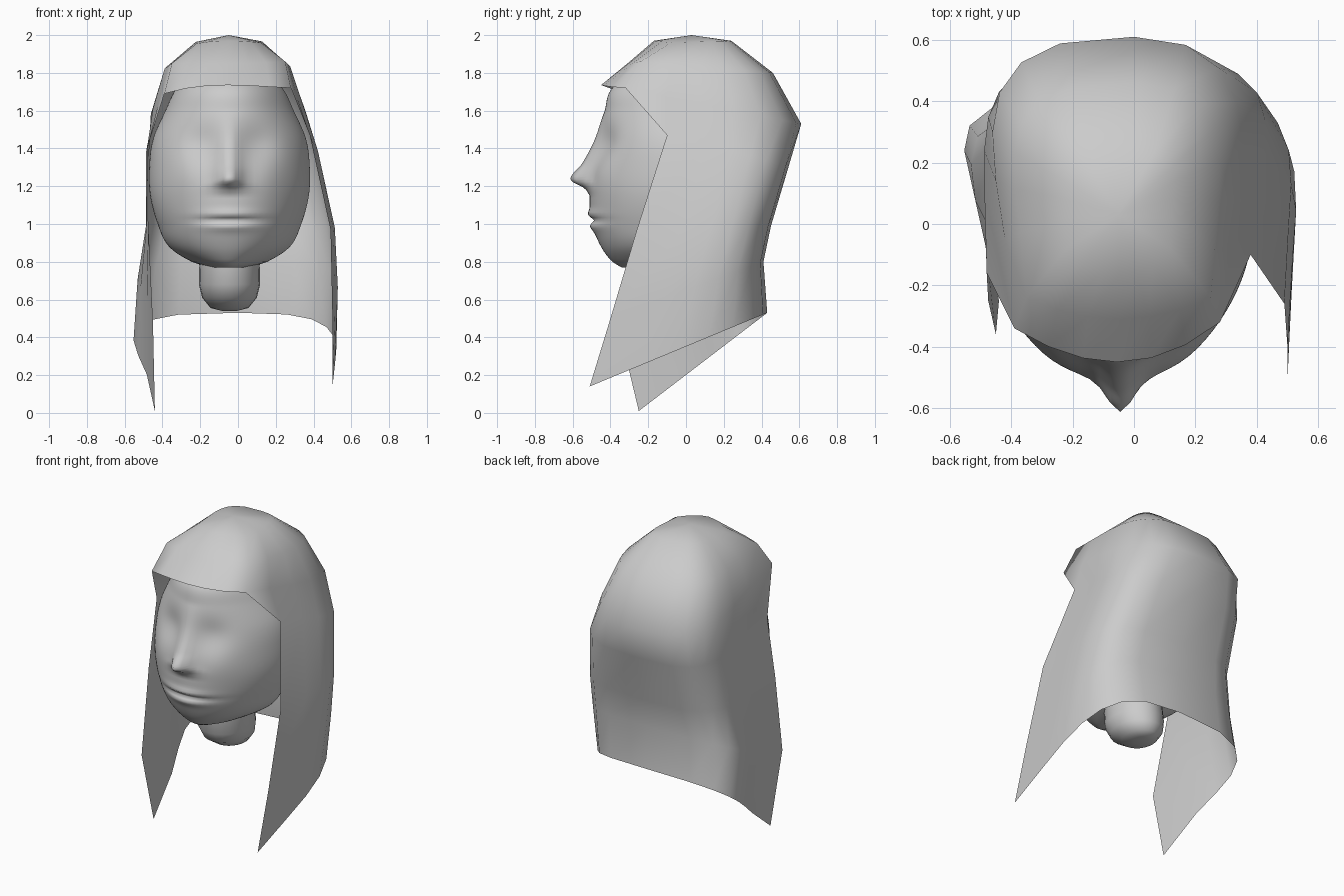
import bpy, bmesh, math

old = bpy.data.objects.get("Cube")
if old:
    bpy.data.objects.remove(old, do_unlink=True)

# One plain grey for everything
grey = bpy.data.materials.new("plain grey")
grey.use_nodes = True
grey.diffuse_color = (0.6, 0.6, 0.6, 1)
grey.node_tree.nodes["Principled BSDF"].inputs["Base Color"].default_value = grey.diffuse_color


def finish(name, bm):
    """Turn a bmesh into a smooth shaded object."""
    bmesh.ops.recalc_face_normals(bm, faces=bm.faces)
    mesh = bpy.data.meshes.new(name)
    bm.to_mesh(mesh)
    bm.free()
    mesh.materials.append(grey)
    for poly in mesh.polygons:
        poly.use_smooth = True
    bpy.context.collection.objects.link(bpy.data.objects.new(name, mesh))


def bridge(bm, upper, lower, closed):
    """Join two rows of vertices with quads."""
    count = len(upper)
    for i in range(count if closed else count - 1):
        j = (i + 1) % count
        bm.faces.new((upper[i], lower[i], lower[j], upper[j]))


def mix(a, b, t):
    return a + (b - a) * t


def slope(table, i, column):
    """Slope of a table column at row i, from its neighbours."""
    a, b = table[max(i - 1, 0)], table[min(i + 1, len(table) - 1)]
    return (b[column] - a[column]) / (b[0] - a[0])


def profile(table, z):
    """Smooth curve through a table of (z, values...) rows."""
    z = min(max(z, table[0][0]), table[-1][0])
    i = 0
    while i < len(table) - 2 and z > table[i + 1][0]:
        i += 1
    low, high = table[i], table[i + 1]
    span = high[0] - low[0]
    t = (z - low[0]) / span
    ease = t * t * (3 - 2 * t)
    result = []
    for c in range(1, len(low)):
        bend = slope(table, i, c) * t * (1 - t) ** 2 - slope(table, i + 1, c) * t * t * (1 - t)
        result.append(mix(low[c], high[c], ease) + span * bend)
    return result


def bump(value, centre, width):
    return math.exp(-((value - centre) / width) ** 2)


# Long hair: each row runs from one front edge around the back to the other
STEPS = 7


def side_sweep(corner, back, bulge, power):
    points = []
    for i in range(STEPS):
        a = math.pi / 2 * (i / STEPS) ** 1.25
        c, s = math.cos(a) ** power, math.sin(a) ** power
        x = corner[0] * c + math.copysign(bulge * math.sin(2 * a), corner[0])
        points.append((x, mix(corner[1], back[0], s), mix(corner[2], back[1], s)))
    return points


def hair_row(left, back, right, left_shape, right_shape):
    a = side_sweep(left, back, *left_shape)
    b = side_sweep(right, back, *right_shape)
    return a + [(0, back[0], back[1])] + b[::-1]


def brow_arc(left, right, front):
    """Points across the forehead from the right corner to the left one."""
    points = []
    for i in range(1, 6):
        t = i / 6
        lift = 1 - (2 * t - 1) ** 2
        points.append((mix(right[0], left[0], t),
                       mix(mix(right[1], left[1], t), front[0], lift),
                       mix(mix(right[2], left[2], t), front[1], lift)))
    return points


# Crown rows: left corner, back, right corner, (bulge, power) per side, front
crown = [
    ((-.22, -.08, 1.955), (.24, 1.97), (.12, -.08, 1.96), (.02, .6), (.02, .6), (-.17, 1.97)),
    ((-.35, -.24, 1.85), (.46, 1.80), (.25, -.24, 1.86), (.08, .6), (.06, .7), (-.31, 1.85)),
    ((-.39, -.34, 1.69), (.61, 1.53), (.28, -.32, 1.72), (.12, .6), (.12, .75), (-.45, 1.735)),
]
# Hanging rows: left edge, back, right edge, (bulge, power) per side
curtain = [
    ((-.48, -.16, 1.42), (.545, 1.31), (.38, -.10, 1.47), (.035, .5), (.09, .58)),
    ((-.475, -.25, 1.0), (.45, .99), (.49, -.26, .97), (.04, .5), (.06, .53)),
    ((-.45, -.36, .47), (.41, .80), (.50, -.40, .50), (.13, .5), (.07, .53)),
    ((-.44, -.25, .01), (.43, .53), (.50, -.51, .14), (.165, .5), (.06, .6)),
]
bm = bmesh.new()
apex = bm.verts.new((-.05, .03, 2.0))
previous = None
for left, back, right, left_shape, right_shape, front in crown:
    points = hair_row(left, back, right, left_shape, right_shape) + brow_arc(left, right, front)
    row = [bm.verts.new(p) for p in points]
    if previous:
        bridge(bm, previous, row, True)
    else:
        for i in range(len(row)):
            bm.faces.new((apex, row[i], row[(i + 1) % len(row)]))
    previous = row
previous = previous[:2 * STEPS + 1]
for shape in curtain:
    row = [bm.verts.new(p) for p in hair_row(*shape)]
    bridge(bm, previous, row, False)
    previous = row
finish("long_hair", bm)

# Head: rings of (height, half width, front, back) with modelled features
CENTRE = -.045
head_table = [
    (.77, .10, -.34, .00), (.80, .20, -.39, .05), (.88, .32, -.45, .18),
    (1.0, .38, -.497, .25), (1.15, .42, -.51, .30), (1.3, .425, -.495, .34),
    (1.45, .405, -.46, .36), (1.6, .34, -.43, .36), (1.72, .28, -.39, .34),
    (1.85, .16, -.22, .22), (1.91, .06, -.08, .12),
]
# Nose ridge: (height, projection, half width)
nose_table = [
    (1.15, 0, .09), (1.19, .03, .085), (1.235, .108, .06),
    (1.32, .06, .06), (1.45, .025, .06), (1.6, 0, .06),
]


def face_relief(x, z):
    """Forward offset of the face surface."""
    height, width = profile(nose_table, z)
    relief = height * bump(x, 0, width)
    mouth = bump(x, 0, .15)
    relief += mouth * (.015 * bump(z, 1.05, .025) + .015 * bump(z, .99, .03))
    relief -= mouth * .025 * bump(z, 1.02, .016)
    relief -= .03 * bump(abs(x), .15, .1) * bump(z, 1.42, .1)
    relief += .01 * bump(abs(x), .22, .09) * bump(z, 1.25, .1)
    return relief


SEGMENTS, RINGS = 80, 78
bm = bmesh.new()
first = previous = None
for r in range(RINGS + 1):
    z = mix(head_table[0][0], head_table[-1][0], r / RINGS)
    width, front, rear = profile(head_table, z)
    row = []
    for i in range(SEGMENTS):
        a = 2 * math.pi * i / SEGMENTS
        x, s = width * math.cos(a), math.sin(a)
        if s < 0:
            # The cheek on one side falls back a little more
            fall = (-s) ** (1.25 if x > 0 else 1.05)
            y = -.05 + fall * (front + .05) + s * face_relief(x, z)
        else:
            y = -.05 + s * (rear + .05)
        row.append(bm.verts.new((CENTRE + x, y, z)))
    if previous:
        bridge(bm, previous, row, True)
    first, previous = first or row, row
bm.faces.new(first)
bm.faces.new(previous)
finish("head", bm)

# Neck: an oval stump with a rounded lower end, (radius, centre y, height)
bm = bmesh.new()
previous = None
for radius, middle, z in [(.04, .01, .54), (.10, 0, .555), (.145, -.03, .61),
                          (.162, -.05, .68), (.16, -.06, .78), (.17, -.07, .95)]:
    row = []
    for i in range(24):
        a = 2 * math.pi * i / 24
        row.append(bm.verts.new((CENTRE + radius * math.cos(a),
                                 middle + 1.2 * radius * math.sin(a), z)))
    if previous:
        bridge(bm, previous, row, True)
    else:
        bm.faces.new(row)
    previous = row
bm.faces.new(previous)
finish("neck", bm)
